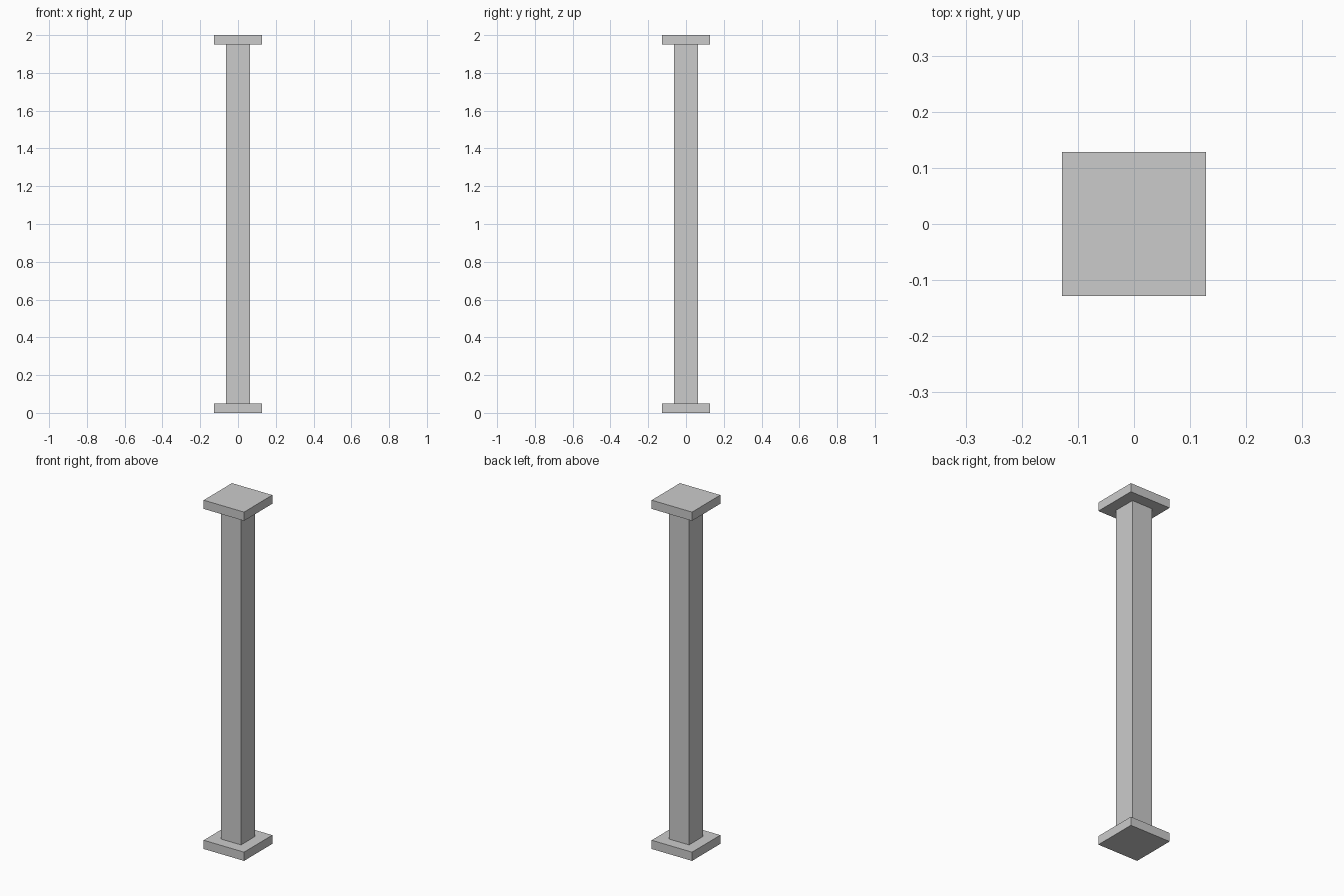
import bpy

if "Cube" in bpy.data.objects:
    bpy.data.objects.remove(bpy.data.objects["Cube"])

HEIGHT = 2.0
PLATE_WIDTH = 0.256
PLATE_THICKNESS = 0.05
SHAFT_WIDTH = 0.128


def box(name, width, z_bottom, z_top):
    """Square box centred on the z axis between two heights."""
    bpy.ops.mesh.primitive_cube_add(size=1, location=(0, 0, (z_bottom + z_top) / 2))
    obj = bpy.context.object
    obj.name = name
    obj.scale = (width, width, z_top - z_bottom)
    bpy.ops.object.transform_apply(location=False, rotation=False, scale=True)
    return obj


# Base plate, square shaft and matching top plate
box("base_plate", PLATE_WIDTH, 0, PLATE_THICKNESS)
box("shaft", SHAFT_WIDTH, PLATE_THICKNESS, HEIGHT - PLATE_THICKNESS)
box("top_plate", PLATE_WIDTH, HEIGHT - PLATE_THICKNESS, HEIGHT)
